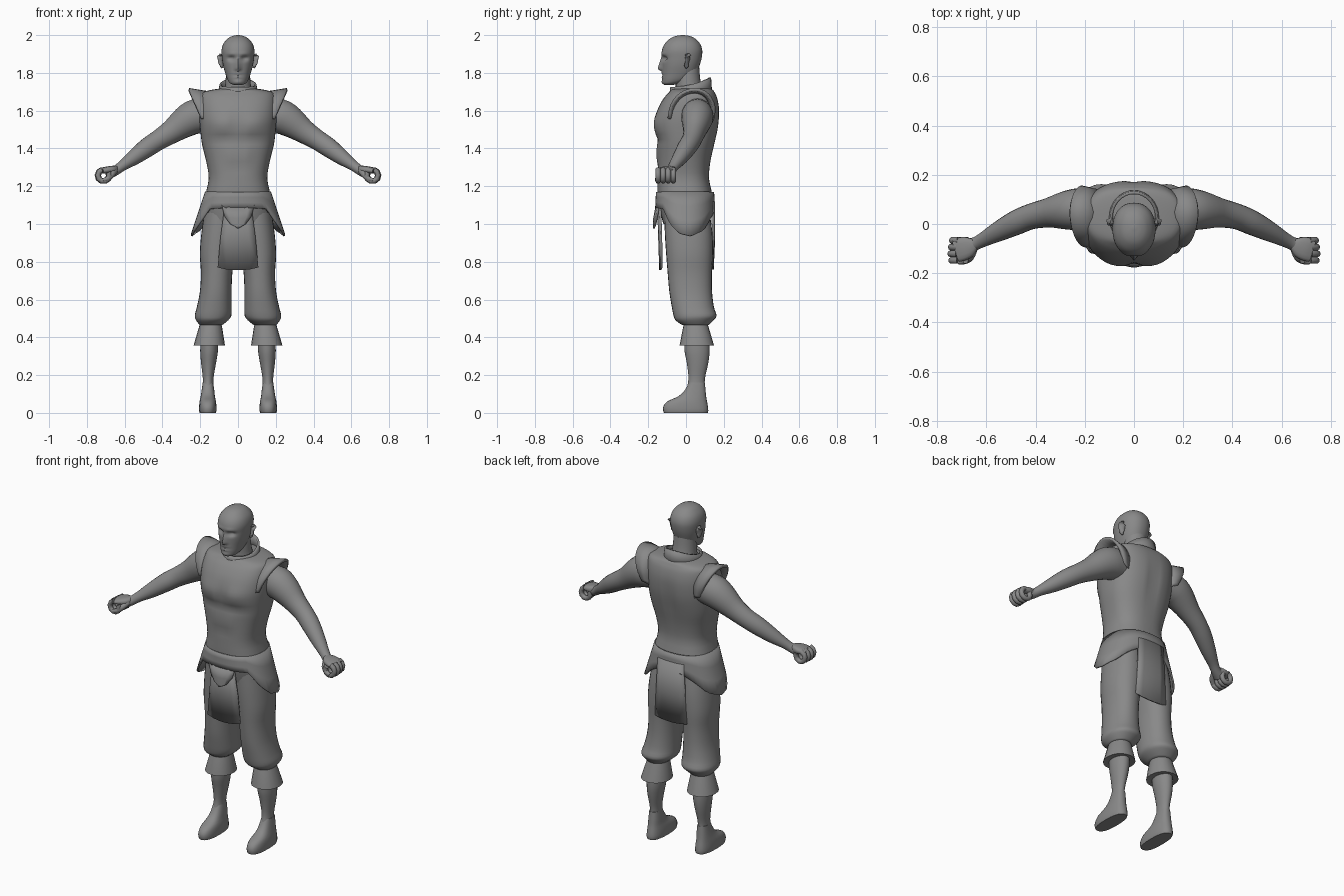
import bpy, bmesh, math
from mathutils import Vector

grey = bpy.data.materials.new("plain grey")
grey.diffuse_color = (0.25, 0.25, 0.25, 1)


def finish(name, bm, mirror=False, thick=0, angle=45):
    bmesh.ops.recalc_face_normals(bm, faces=bm.faces)
    me = bpy.data.meshes.new(name)
    bm.to_mesh(me)
    bm.free()
    me.materials.append(grey)
    ob = bpy.data.objects.new(name, me)
    bpy.context.collection.objects.link(ob)
    if thick:
        m = ob.modifiers.new("thickness", 'SOLIDIFY')
        m.thickness, m.offset = thick, 0
    if mirror:
        m = ob.modifiers.new("mirror", 'MIRROR')
        m.use_mirror_merge = False
    bpy.ops.object.select_all(action='DESELECT')
    ob.select_set(True)
    bpy.context.view_layer.objects.active = ob
    bpy.ops.object.shade_smooth_by_angle(angle=math.radians(angle))
    return ob


def smooth_rows(rows, k):
    """Catmull-Rom interpolation of rows of numbers, k steps per span."""
    out = []
    for i in range(len(rows) - 1):
        a, b, c, d = rows[max(i - 1, 0)], rows[i], rows[i + 1], rows[min(i + 2, len(rows) - 1)]
        for j in range(k):
            t = j / k
            out.append([q + .5 * t * (r - p + t * (2 * p - 5 * q + 4 * r - s + t * (3 * (q - r) + s - p)))
                        for p, q, r, s in zip(a, b, c, d)])
    return out + [list(rows[-1])]


def skin(rings, closed=True, caps=True):
    bm = bmesh.new()
    vs = [[bm.verts.new(p) for p in r] for r in rings]
    n = len(vs[0])
    for a, b in zip(vs, vs[1:]):
        for i in range(n if closed else n - 1):
            j = (i + 1) % n
            bm.faces.new((a[i], a[j], b[j], b[i]))
    if caps:
        bm.faces.new(vs[0])
        bm.faces.new(vs[-1])
    return bm


def oval(n, power):
    pts = []
    for i in range(n):
        a = 2 * math.pi * i / n
        c, s = math.cos(a), math.sin(a)
        pts.append((math.copysign(abs(c) ** (2 / power), c), math.copysign(abs(s) ** (2 / power), s)))
    return pts


def stack(name, rows, n=24, power=2.2, k=3, push=None, caps=True, **kw):
    """Horizontal ovals; row = z, centre x, half width, front y, back y."""
    rings = []
    for z, cx, rx, y0, y1 in smooth_rows(rows, k):
        ring = [Vector((cx + rx * c, (y0 + y1) / 2 + (y1 - y0) / 2 * s, z)) for c, s in oval(n, power)]
        if push:
            for p in ring:
                p.y += push(p)
        rings.append(ring)
    return finish(name, skin(rings, caps=caps), **kw)


def tube(name, rows, n=16, k=3, power=2, **kw):
    """Limb along a path; row = x, y, z, horizontal radius, upright radius."""
    rows = smooth_rows(rows, k)
    rings = []
    for i, r in enumerate(rows):
        t = Vector(rows[min(i + 1, len(rows) - 1)][:3]) - Vector(rows[max(i - 1, 0)][:3])
        h = t.cross(Vector((0, 0, 1))) if abs(t.x) + abs(t.y) > 1e-6 else Vector((0, 1, 0))
        h.normalize()
        v = h.cross(t).normalized()
        rings.append([Vector(r[:3]) + h * r[3] * c + v * r[4] * s for c, s in oval(n, power)])
    return finish(name, skin(rings), **kw)


def bump(p, x, z, sx, sz):
    return math.exp(-((abs(p.x) - x) / sx) ** 2 - ((p.z - z) / sz) ** 2)


# Head with brow, eye sockets, nose, cheeks and mouth pushed from the front
def face(p):
    f = min(1, max(0, -(p.y + .04) / .05))
    nose = max(0, min(1, (1.895 - p.z) / .07)) if p.z > 1.818 else max(0, 1 - (1.818 - p.z) / .012)
    d = -.024 * nose * math.exp(-(p.x / .013) ** 2)
    d += .020 * bump(p, .034, 1.877, .019, .012) - .006 * bump(p, .03, 1.9, .03, .01)
    d += .007 * bump(p, 0, 1.788, .026, .004) - .006 * bump(p, 0, 1.797, .022, .006)
    d -= .005 * bump(p, 0, 1.779, .02, .006) + .006 * bump(p, 0, 1.75, .022, .011)
    return f * d


stack("head", [
    (1.737, 0, .022, -.115, -.065), (1.745, 0, .042, -.121, -.03), (1.765, 0, .056, -.125, .02),
    (1.80, 0, .068, -.125, .055), (1.84, 0, .079, -.126, .072), (1.88, 0, .085, -.127, .083),
    (1.92, 0, .087, -.127, .086), (1.955, 0, .077, -.112, .074), (1.982, 0, .054, -.084, .048),
    (1.995, 0, .03, -.055, .02), (2.0, 0, .006, -.022, -.01)], n=52, k=5, push=face, angle=60)
stack("neck", [(1.66, 0, .085, -.06, .10), (1.72, 0, .07, -.055, .085), (1.77, 0, .065, -.055, .075),
               (1.83, 0, .06, -.05, .07)], power=2)
tube("ear", [(.082, .004, 1.828, .008, .006), (.088, .002, 1.838, .012, .008), (.091, .006, 1.865, .018, .008),
             (.094, .01, 1.889, .019, .009), (.09, .01, 1.9, .010, .006)], n=12, mirror=True)


# Tunic body with chest and stomach relief
def muscles(p):
    if p.y > 0:
        return .012 * (-1 + min(1, abs(p.x) / .03)) * math.exp(-((p.z - 1.5) / .12) ** 2)
    d = -.012 * bump(p, .085, 1.53, .07, .05) + .008 * bump(p, 0, 1.53, .018, .06)
    d += .010 * bump(p, .07, 1.445, .09, .018) - .008 * bump(p, .035, 1.37, .035, .05)
    return d + .007 * bump(p, 0, 1.29, .05, .012)


stack("tunic", [
    (1.0, 0, .17, -.12, .12), (1.08, 0, .178, -.14, .138), (1.15, 0, .173, -.15, .14), (1.24, 0, .155, -.15, .122),
    (1.33, 0, .168, -.15, .13), (1.42, 0, .19, -.152, .15), (1.50, 0, .20, -.163, .168),
    (1.56, 0, .205, -.162, .175), (1.62, 0, .205, -.145, .175), (1.67, 0, .20, -.115, .165),
    (1.697, 0, .185, -.09, .152), (1.712, 0, .13, -.075, .14), (1.72, 0, .07, -.04, .11)],
    n=48, power=2.5, push=muscles, angle=60)

# Collar, taller at the back
rings = []
for t in (0, .5, 1):
    ring = []
    for c, s in oval(32, 2):
        back = .5 + .5 * s
        ring.append(((.1 - .008 * t) * c, .025 + (.108 - .006 * t) * s, 1.685 + t * (.04 + .05 * back ** 2)))
    rings.append(ring)
finish("collar", skin(rings, caps=False), thick=.012)

# Flared cap sleeves arching over the shoulders
arch = smooth_rows([(-.09, 1.56), (-.075, 1.63), (-.025, 1.69), (.05, 1.712), (.115, 1.685), (.148, 1.62),
                    (.14, 1.55)], 3)
rings = []
for t in (0, .5, 1):
    ring = []
    for y, z in arch:
        h = (z - 1.56) / .15
        ring.append((.15 + t * (.045 + .065 * h), .03 + (y - .03) * (.88 + .12 * t), z - .018 * (1 - t)))
    rings.append(ring)
finish("cap_sleeve", skin(rings, closed=False, caps=False), mirror=True, thick=.016)

# Arms
tube("arm", [
    (.14, .06, 1.575, .075, .085), (.22, .06, 1.57, .085, .092), (.28, .055, 1.54, .078, .083),
    (.35, .045, 1.49, .060, .064), (.42, .03, 1.445, .052, .054), (.48, .005, 1.405, .050, .051),
    (.55, -.03, 1.353, .041, .041), (.61, -.062, 1.31, .030, .028), (.645, -.08, 1.285, .027, .026),
    (.68, -.095, 1.27, .034, .03)], n=20, mirror=True, angle=60)

# Fists: palm, four curled fingers and a thumb
tube("palm", [(.645, -.08, 1.285, .022, .024), (.67, -.092, 1.286, .042, .022), (.70, -.102, 1.285, .048, .018),
              (.725, -.11, 1.28, .046, .014)], n=16, power=2.6, mirror=True)
for i in range(4):
    y, x = -.148 + .027 * i, .712 + .004 * (1 - abs(i - 1.2))
    path = []
    for j in range(9):
        a = math.radians(75 - j * 36)
        path.append((x + .03 * math.cos(a), y, 1.257 + .031 * math.sin(a), .014, .015))
    rings = []
    for px, py, pz, r, _ in path:
        out = Vector((px - x, 0, pz - 1.257)).normalized()
        rings.append([Vector((px, py, pz)) + r * (out * c + Vector((0, 1, 0)) * s) for c, s in oval(10, 2)])
    finish("finger", skin(rings), mirror=True, angle=60)
tube("thumb", [(.655, -.105, 1.28, .018, .018), (.668, -.135, 1.262, .017, .017),
               (.69, -.15, 1.24, .014, .014), (.715, -.155, 1.232, .009, .010)], n=10, mirror=True)

# Skirt of the tunic: short in front, deep at the sides
edge = [(-1, 1.085), (-.74, 1.08), (-.5, 1.0), (-.2, .95), (.2, .935), (.6, .965), (.85, 1.03), (1, 1.07)]


def hem(u):
    for (a, za), (b, zb) in zip(edge, edge[1:]):
        if u <= b:
            return za + (zb - za) * (u - a) / (b - a)
    return edge[-1][1]


rings = []
for t in (0, .33, .66, 1):
    ring = []
    for c, s in oval(48, 2.3):
        drop = t * (1.17 - hem(s))
        ring.append(((.17 + .33 * drop) * c, -.005 + (.149 + .05 * drop) * s, 1.17 - drop))
    rings.append(ring)
finish("tunic_skirt", skin(rings, caps=False), thick=.01)


# Hanging cloths and the pointed buckle flap
def cloth(name, rows, thick):
    rings = []
    for z, w, y, sag, bow in rows:
        rings.append([(w * u, y + bow * u * u, z + sag * (1 - u * u)) for u in (-1, -.6, -.2, .2, .6, 1)])
    finish(name, skin(rings, closed=False, caps=False), thick=thick, angle=30)


cloth("front_cloth", [(1.09, .07, -.148, 0, .012), (.93, .092, -.143, 0, .012), (.77, .107, -.137, -.015, .008)], .01)
cloth("back_cloth", [(1.12, .085, .15, 0, -.01), (.93, .095, .15, 0, -.008), (.77, .105, .142, -.012, -.004)], .01)
cloth("buckle_flap", [(1.10, .085, -.158, -.015, .012), (1.04, .07, -.168, -.01, .014),
                      (1.0, .04, -.17, -.01, .008), (.985, .012, -.17, -.008, 0)], .012)

# Baggy trousers gathered below the knee
stack("trouser_leg", [
    (1.06, .09, .088, -.115, .125), (.95, .098, .096, -.112, .14), (.84, .108, .094, -.105, .142),
    (.74, .113, .083, -.097, .137), (.64, .118, .084, -.088, .138), (.56, .126, .092, -.075, .148),
    (.515, .132, .097, -.066, .162), (.49, .137, .085, -.055, .145), (.465, .143, .06, -.02, .12)],
    n=28, mirror=True, angle=60)

# Flared cuffs
stack("cuff", [(.485, .143, .05, -.005, .11), (.46, .145, .06, -.014, .118), (.358, .152, .083, -.034, .148),
               (.362, .152, .06, -.012, .125)], n=20, power=2.1, k=1, mirror=True, angle=35)

# Shins and feet
stack("shin", [(.42, .15, .046, -.01, .12), (.33, .153, .047, -.008, .125), (.26, .156, .039, .005, .117),
               (.18, .158, .028, .013, .1), (.12, .159, .031, .0, .1), (.08, .16, .034, -.02, .1)],
      mirror=True, power=2, angle=60)
stack("foot", [(.16, .159, .028, .015, .1), (.115, .159, .034, -.01, .104), (.085, .16, .038, -.045, .107),
               (.062, .16, .043, -.098, .111), (.035, .16, .046, -.12, .116), (.012, .16, .046, -.121, .118),
               (0, .16, .043, -.117, .115)], n=24, power=2.5, k=2, mirror=True, angle=50)
